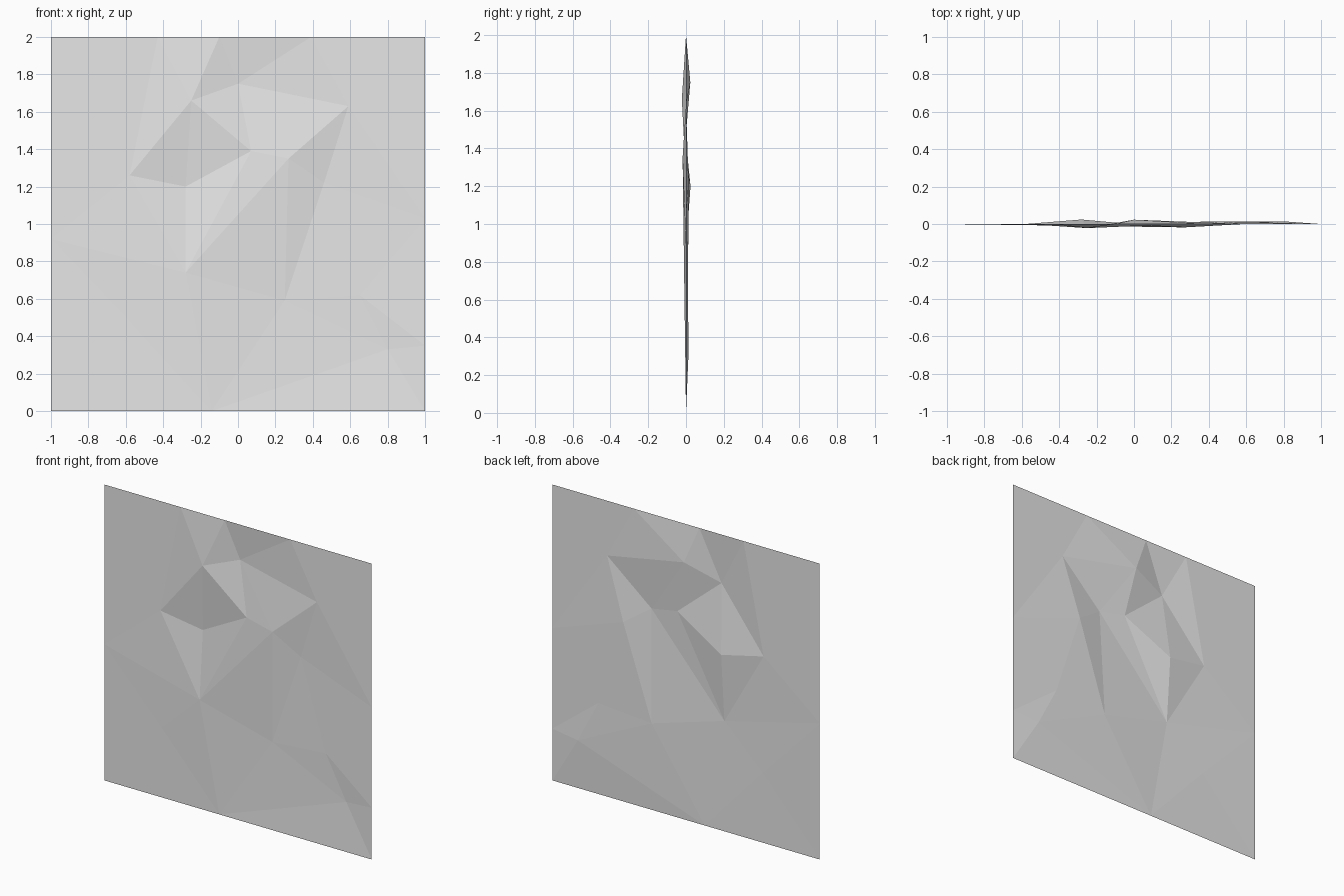
import bpy
import bmesh
from mathutils import Vector
from mathutils.geometry import delaunay_2d_cdt

cube = bpy.data.objects.get("Cube")
if cube:
    bpy.data.objects.remove(cube, do_unlink=True)

# Points on the straight rim of the sheet: across, up
RIM = {
    "lower_left": (-1, 0), "foot": (-.14, 0), "foot_right": (.71, 0),
    "lower_right": (1, 0), "right_low": (1, .35), "right_mid": (1, 1.03),
    "upper_right": (1, 2), "top_right": (.39, 2), "top_mid": (-.1, 2),
    "top_left": (-.43, 2), "upper_left": (-1, 2), "left_mid": (-1, .92),
}

# Crumple points inside the sheet: across, up, depth (positive is dented back)
CRUMPLE = {
    "peak": (-.25, 1.66, -.022), "dent": (0, 1.75, .023),
    "shoulder": (.59, 1.63, 0), "saddle": (.07, 1.39, -.008),
    "ridge": (.27, 1.35, -.018), "pocket": (.46, 1.22, .014),
    "wing": (-.58, 1.26, 0), "hollow": (-.28, 1.2, .024),
    "keel": (-.28, .74, -.01), "basin": (.25, .59, .01),
    "slope": (.65, .62, .01), "corner_dent": (.8, .33, .014),
    "flat": (-.57, .47, -.002),
}

# Folds, each a chain of named points
FOLDS = [
    "top_left wing keel flat lower_left",
    "top_left peak top_mid dent peak wing hollow peak saddle hollow keel",
    "dent shoulder ridge saddle dent",
    "dent ridge",
    "top_right shoulder upper_right",
    "shoulder pocket ridge keel saddle",
    "ridge basin keel foot basin slope pocket",
    "right_mid slope corner_dent right_low",
    "foot corner_dent foot_right",
    "left_mid flat foot",
]

points = {name: (x, z, 0) for name, (x, z) in RIM.items()}
points.update(CRUMPLE)
names = list(points)
edges = set()
for fold in FOLDS + [" ".join(list(RIM) + ["lower_left"])]:
    chain = [names.index(n) for n in fold.split()]
    edges.update(tuple(sorted(pair)) for pair in zip(chain, chain[1:]))

# Triangulate the sheet along its folds, then push the points in and out
flat = [Vector(points[n][:2]) for n in names]
verts, _, faces, origin, _, _ = delaunay_2d_cdt(flat, list(edges), [], 0, 1e-5)

bm = bmesh.new()
made = []
for co, source in zip(verts, origin):
    depth = points[names[source[0]]][2] if source else 0
    made.append(bm.verts.new((co.x, depth, co.y)))
for face in faces:
    bm.faces.new([made[i] for i in face])

# Turn every face to the front
bm.normal_update()
bmesh.ops.reverse_faces(bm, faces=[f for f in bm.faces if f.normal.y > 0])
mesh = bpy.data.meshes.new("crumpled_sheet")
bm.to_mesh(mesh)
bm.free()

# Plain grey, flat faces
grey = bpy.data.materials.new("light_grey")
grey.use_nodes = True
colour = (.8, .8, .8, 1)
grey.diffuse_color = colour
grey.node_tree.nodes["Principled BSDF"].inputs["Base Color"].default_value = colour
mesh.materials.append(grey)
sheet = bpy.data.objects.new("crumpled_sheet", mesh)
bpy.context.collection.objects.link(sheet)
